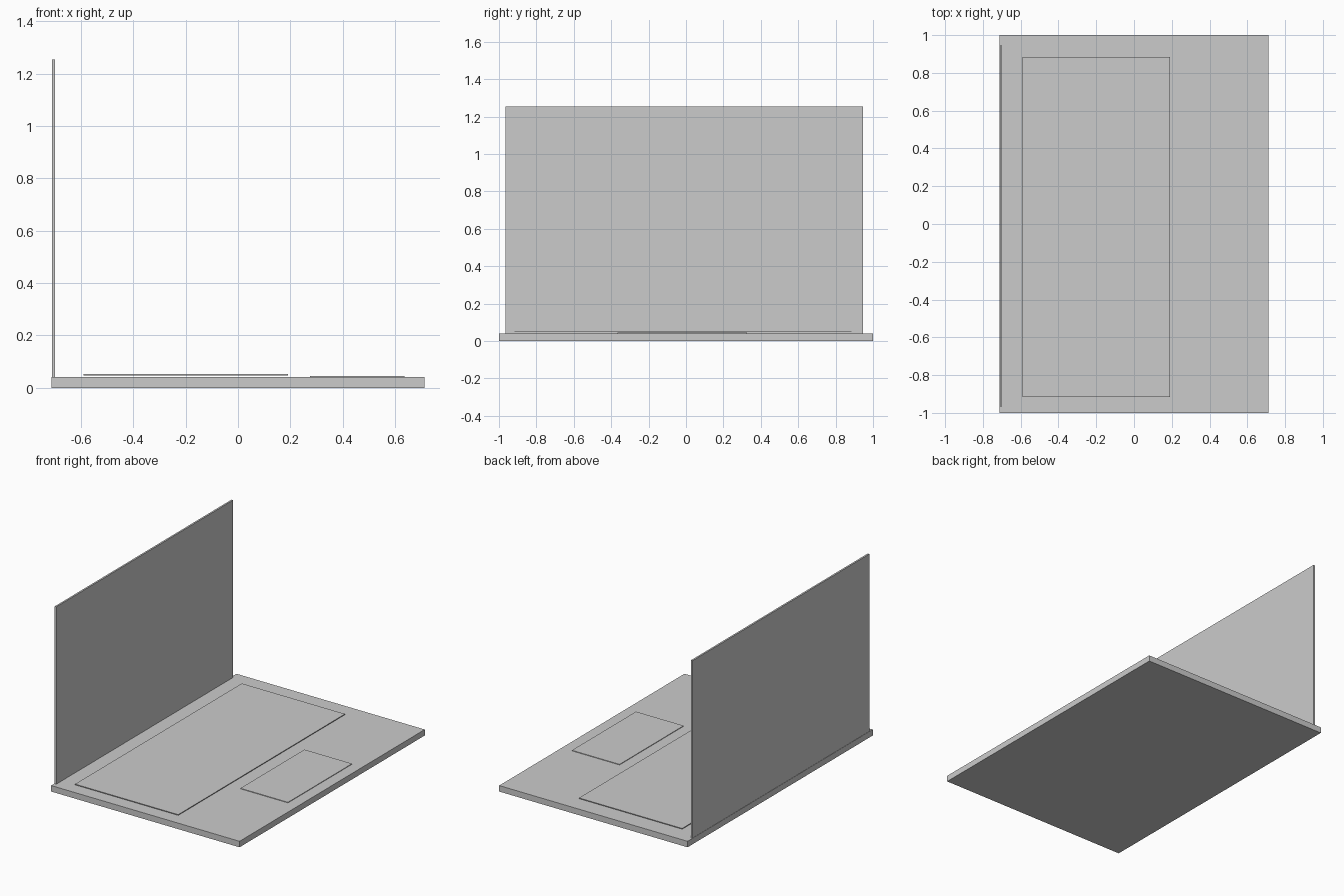
import bpy

if "Cube" in bpy.data.objects:
    bpy.data.objects.remove(bpy.data.objects["Cube"])


def box(name, x, y, z):
    """Box spanning the given (min, max) ranges."""
    bpy.ops.mesh.primitive_cube_add(size=1)
    ob = bpy.context.object
    ob.name = name
    ob.location = [(a + b) / 2 for a, b in (x, y, z)]
    ob.scale = [b - a for a, b in (x, y, z)]
    bpy.ops.object.transform_apply(location=False, rotation=False, scale=True)
    return ob


# Flat lower body
box("base", (-0.712, 0.712), (-1.0, 1.0), (0.0, 0.041))

# Upright display panel at the rear edge
box("screen", (-0.71, -0.698), (-0.965, 0.945), (0.039, 1.253))

# Thin keyboard plate, slightly raised above the body
box("keyboard", (-0.59, 0.19), (-0.917, 0.884), (0.047, 0.052))

# Thin touch pad plate resting on the body
box("touchpad", (0.275, 0.635), (-0.367, 0.325), (0.04, 0.045))
